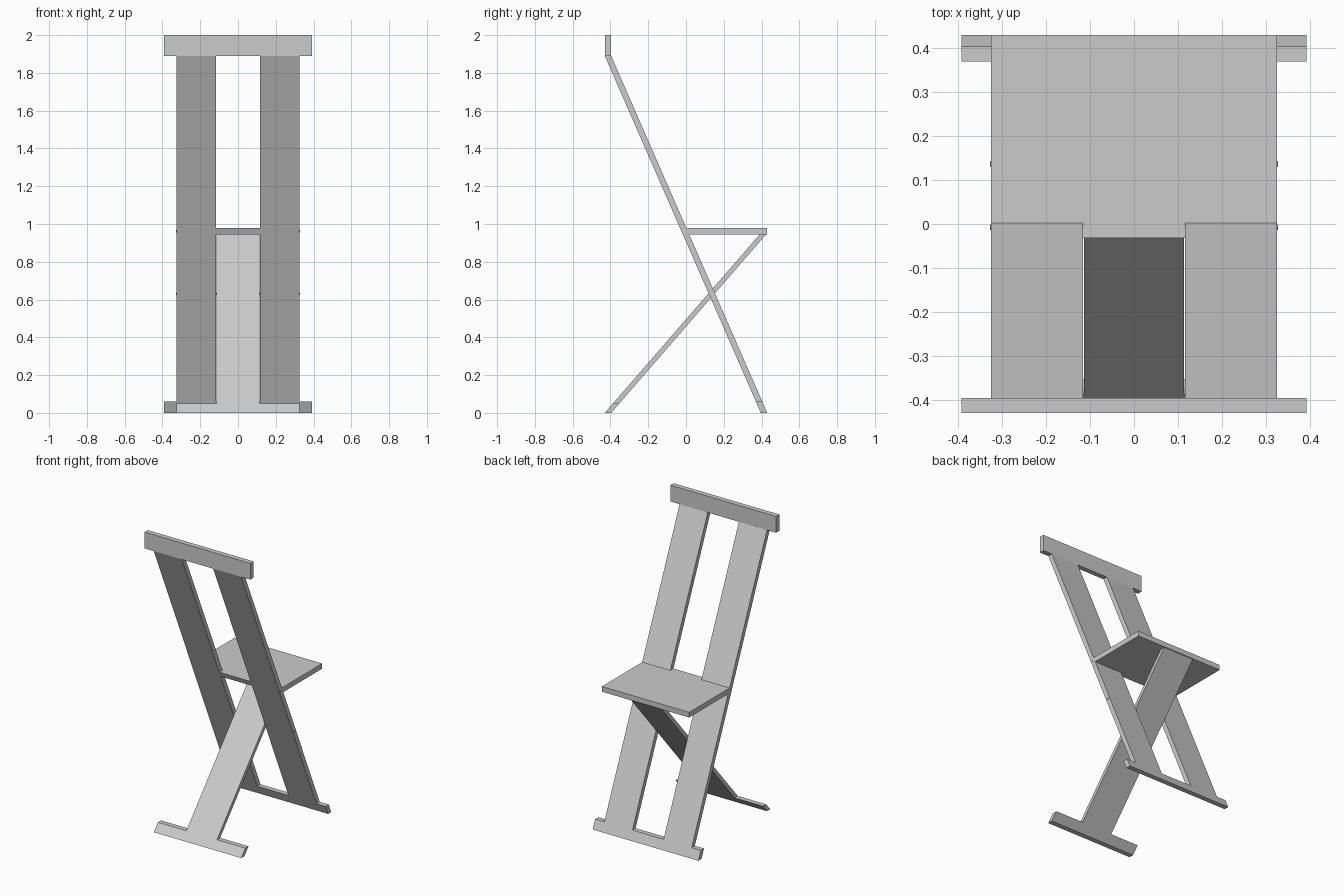
import bpy
import bmesh
import math

cube = bpy.data.objects.get("Cube")
if cube:
    bpy.data.objects.remove(cube, do_unlink=True)

grey = bpy.data.materials.new("plain_grey")
grey.use_nodes = True
colour = (0.6, 0.6, 0.6, 1)
grey.diffuse_color = colour
grey.node_tree.nodes["Principled BSDF"].inputs["Base Color"].default_value = colour

T = 0.034  # board thickness measured along y


def finish(name, bm):
    bmesh.ops.recalc_face_normals(bm, faces=bm.faces)
    mesh = bpy.data.meshes.new(name)
    bm.to_mesh(mesh)
    bm.free()
    mesh.materials.append(grey)
    obj = bpy.data.objects.new(name, mesh)
    bpy.context.collection.objects.link(obj)
    return obj


def prism(name, points, low, high, place):
    """Extrude a 2D outline between two levels; place maps (u, v, level) to xyz."""
    bm = bmesh.new()
    rings = [[bm.verts.new(place(u, v, h)) for u, v in points] for h in (low, high)]
    for ring in rings:
        bm.faces.new(ring)
    for i in range(len(points)):
        j = (i + 1) % len(points)
        bm.faces.new((rings[0][i], rings[0][j], rings[1][j], rings[1][i]))
    return finish(name, bm)


def back_y(z):
    """Front surface of the leaning back frame."""
    return 0.396 - 0.437 * z


def leg_y(z):
    """Front surface of the slanting front leg."""
    return -0.43 + 0.868 * z


def board(name, x0, x1, z0, z1, front):
    """Board following a slanted line, with level ends."""
    outline = [(front(z0), z0), (front(z0) + T, z0),
               (front(z1) + T, z1), (front(z1), z1)]
    return prism(name, outline, x0, x1, lambda u, v, h: (h, u, v))


# Leaning back frame: two long planks, a top rail and a rear foot
SLOT, SIDE, WIDE = 0.116, 0.325, 0.393
board("left_back_plank", SLOT, SIDE, 0.06, 1.89, back_y)
board("right_back_plank", -SIDE, -SLOT, 0.06, 1.89, back_y)
board("rear_foot", -WIDE, WIDE, 0, 0.06, back_y)
board("top_rail", -WIDE, WIDE, 1.89, 2, lambda z: -0.43)

# Front leg passing through the slot, with its cross foot
board("front_leg", -SLOT + 0.002, SLOT - 0.002, 0.05, 0.945, leg_y)
board("front_foot", -SIDE, SIDE, 0, 0.05, leg_y)

# Seat with a tongue between the planks, its front edges cut to the back slope
SEAT_LOW, SEAT_HIGH, SEAT_BACK = 0.945, 0.98, 0.43
seat_outline = [(-SIDE, T), (-SLOT, T), (-SLOT, 0), (SLOT, 0), (SLOT, T), (SIDE, T),
                (SIDE, None), (-SIDE, None)]
prism("seat", seat_outline, SEAT_LOW, SEAT_HIGH,
      lambda u, v, h: (u, SEAT_BACK if v is None else back_y(h) + v, h))

# Thin hinge pins at the seat edge and at the crossing
for name, z in (("seat_pin", 0.962), ("crossing_pin", 0.631)):
    pin = [(back_y(z) + T / 2 + 0.006 * math.cos(a), z + 0.006 * math.sin(a))
           for a in (i * math.tau / 8 for i in range(8))]
    prism(name, pin, -SIDE - 0.003, SIDE + 0.003, lambda u, v, h: (h, u, v))
